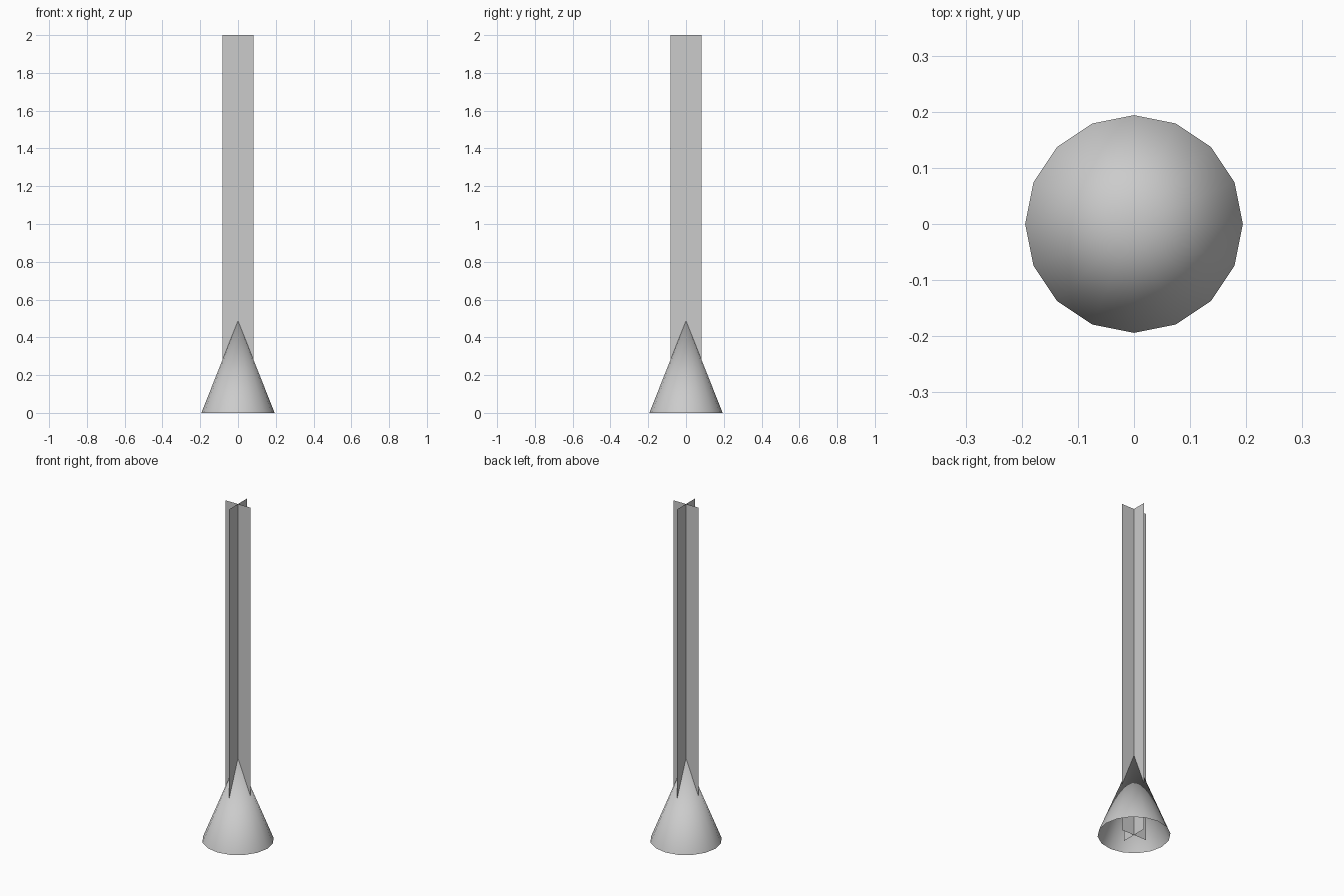
import bpy
from math import radians

if "Cube" in bpy.data.objects:
    bpy.data.objects.remove(bpy.data.objects["Cube"])

# Open conical base, 16 smooth-shaded sides
bpy.ops.mesh.primitive_cone_add(vertices=16, radius1=0.194, radius2=0, depth=0.488,
                                end_fill_type='NOTHING', location=(0, 0, 0.244))
base = bpy.context.object
base.name = "cone_base"
bpy.ops.object.shade_smooth()


# Two crossed thin sheets forming the stalk
def sheet(name, angle):
    w, h = 0.083, 2.0
    mesh = bpy.data.meshes.new(name)
    mesh.from_pydata([(-w, 0, 0), (w, 0, 0), (w, 0, h), (-w, 0, h)], [], [(0, 1, 2, 3)])
    obj = bpy.data.objects.new(name, mesh)
    obj.rotation_euler.z = radians(angle)
    bpy.context.collection.objects.link(obj)


sheet("stalk_sheet_x", 0)
sheet("stalk_sheet_y", 90)
